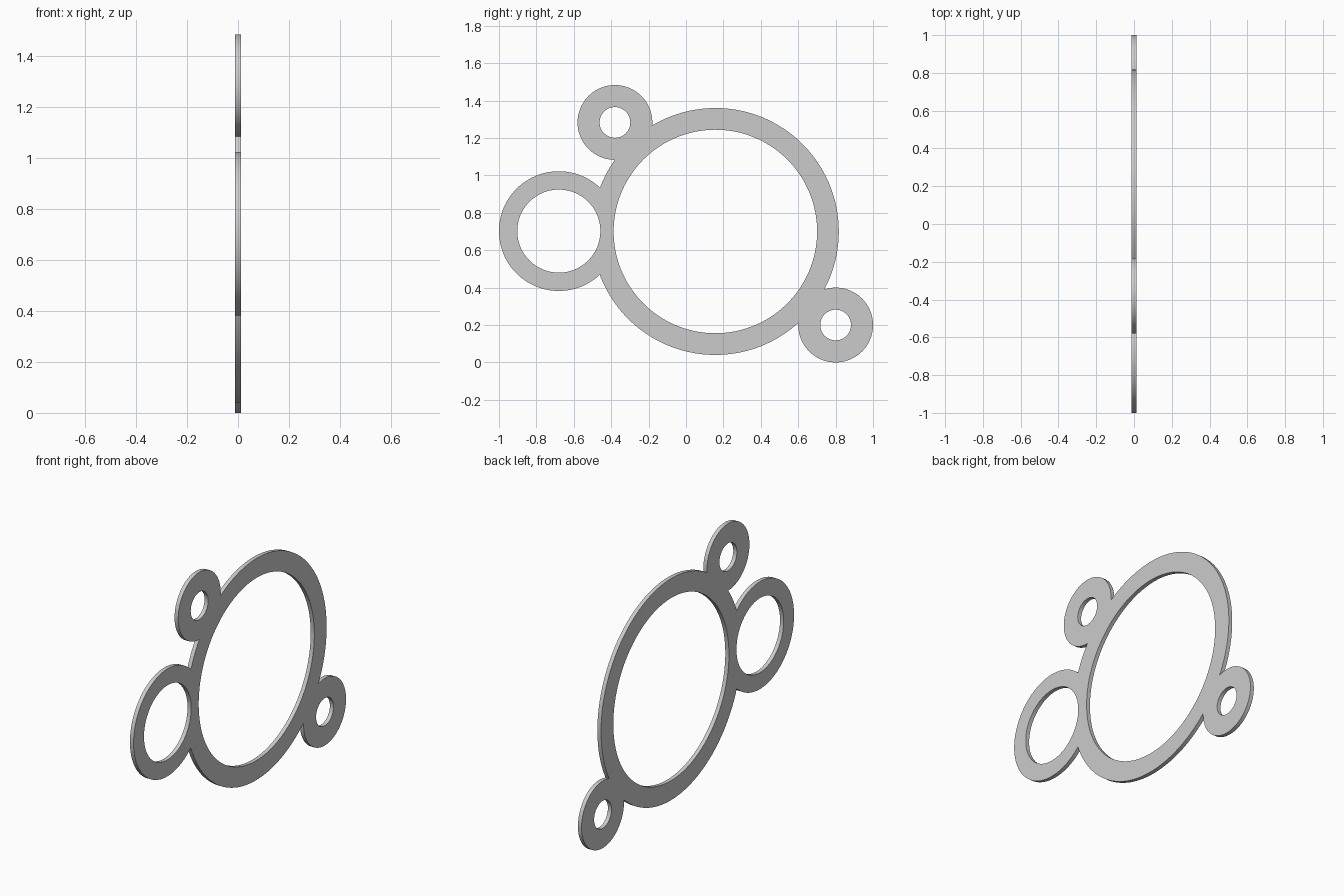
import bpy, bmesh, math

if "Cube" in bpy.data.objects:
    bpy.data.objects.remove(bpy.data.objects["Cube"])

T = 0.024  # plate thickness along x


def disc(name, y, z, r, depth, sides):
    """Solid disc lying in the YZ plane, centred on x = 0."""
    bm = bmesh.new()
    ring = [(y + r * math.cos(2 * math.pi * i / sides),
             z + r * math.sin(2 * math.pi * i / sides)) for i in range(sides)]
    face = bm.faces.new([bm.verts.new((-depth / 2, a, b)) for a, b in ring])
    top = bmesh.ops.extrude_face_region(bm, geom=[face])["geom"]
    for v in top:
        if isinstance(v, bmesh.types.BMVert):
            v.co.x = depth / 2
    bmesh.ops.recalc_face_normals(bm, faces=bm.faces)
    me = bpy.data.meshes.new(name)
    bm.to_mesh(me)
    bm.free()
    ob = bpy.data.objects.new(name, me)
    bpy.context.collection.objects.link(ob)
    return ob


def boolean(target, other, operation):
    """Apply a boolean and discard the helper object."""
    bpy.context.view_layer.objects.active = target
    mod = target.modifiers.new(operation, 'BOOLEAN')
    mod.operation = operation
    mod.solver = 'EXACT'
    mod.object = other
    bpy.ops.object.modifier_apply(modifier=mod.name)
    bpy.data.objects.remove(other, do_unlink=True)


# y, z, outer radius, hole radius, sides
rings = [
    (0.157, 0.70, 0.66, 0.544, 160),    # main ring
    (-0.68, 0.702, 0.32, 0.222, 128),   # medium side ring
    (-0.38, 1.283, 0.20, 0.082, 96),    # upper eyelet
    (0.80, 0.20, 0.20, 0.082, 96),      # lower eyelet
]

# Merge the solid discs, then punch all the holes
plate = disc("ring_plate", *rings[0][:3], T, rings[0][4])
for y, z, ro, ri, n in rings[1:]:
    boolean(plate, disc("lobe", y, z, ro, T, n), 'UNION')
for y, z, ro, ri, n in rings:
    boolean(plate, disc("hole_cutter", y, z, ri, T * 4, n), 'DIFFERENCE')

# Smooth the round walls, keep the rims sharp
bpy.ops.object.select_all(action='DESELECT')
plate.select_set(True)
bpy.context.view_layer.objects.active = plate
bpy.ops.object.shade_smooth_by_angle(angle=math.radians(30))
